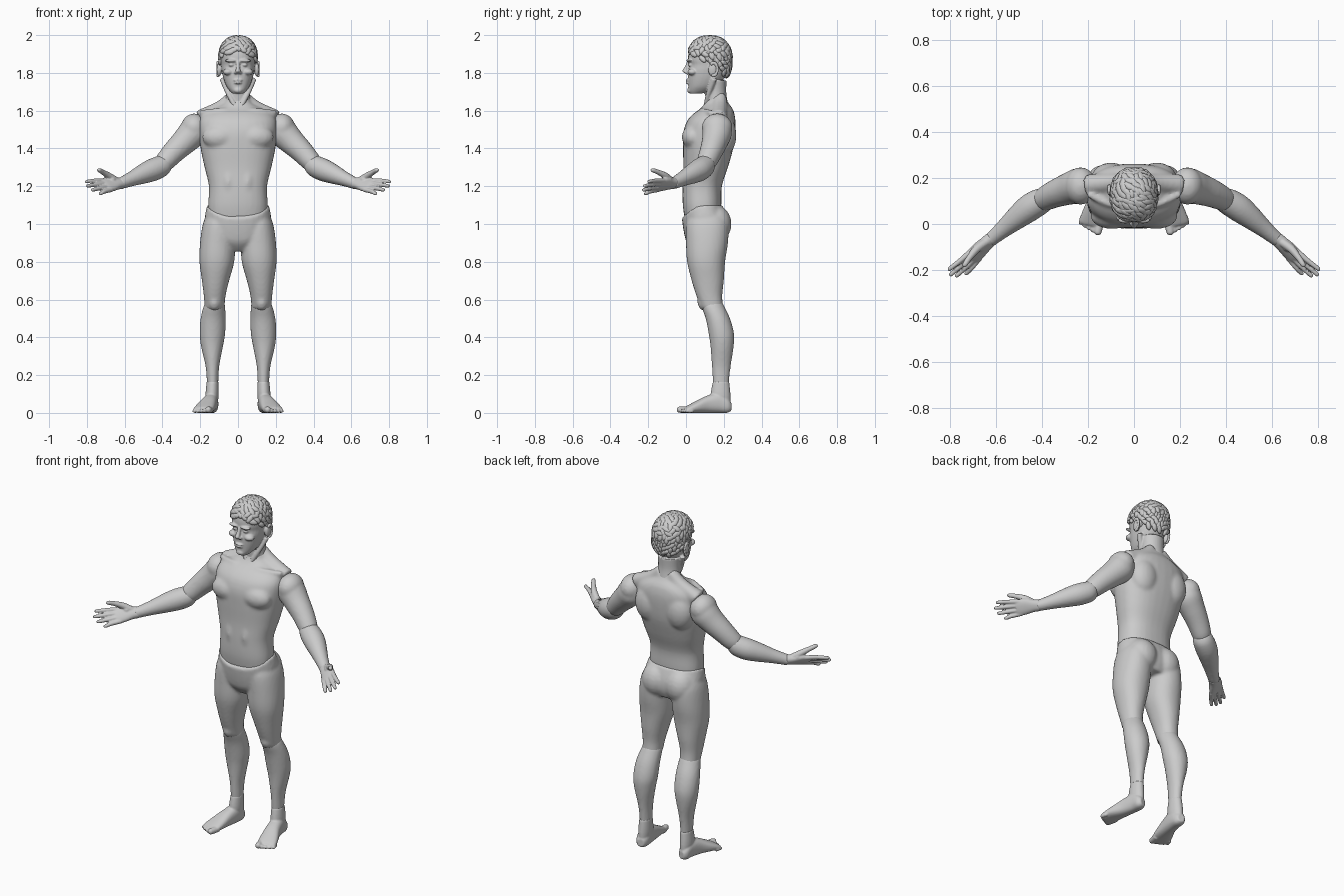
import bpy, bmesh, math, random
from mathutils import Vector, Matrix

random.seed(4)
X, Y, Z = Vector((1, 0, 0)), Vector((0, 1, 0)), Vector((0, 0, 1))


def spline(rows, steps=4):
    """Catmull-Rom through rows of numbers."""
    out = []
    for i in range(len(rows) - 1):
        a, b, c, d = (rows[max(0, min(len(rows) - 1, i + k))] for k in (-1, 0, 1, 2))
        for s in range(steps):
            t = s / steps
            out.append([q + .5 * t * (r - p + t * (2*p - 5*q + 4*r - w + t * (3*(q - r) + w - p)))
                        for p, q, r, w in zip(a, b, c, d)])
    return out + [list(rows[-1])]


def tube(bm, rows, u, v, n=2.0, dip=0.0, seg=32):
    """Loft of superellipses, row = x, y, z, radius along u, radius along v."""
    rings = []
    for x, y, z, ru, rv in spline(rows):
        ring = []
        for k in range(seg):
            a = 2 * math.pi * k / seg
            c, s = math.cos(a), math.sin(a)
            p = Vector((x, y, z)) + u * ru * math.copysign(abs(c) ** (2 / n), c) \
                + v * rv * math.copysign(abs(s) ** (2 / n), s)
            p.z -= dip * max(0, -s) ** 1.5
            ring.append(bm.verts.new(p))
        rings.append(ring)
    for r0, r1 in zip(rings, rings[1:]):
        for k in range(seg):
            j = (k + 1) % seg
            bm.faces.new((r0[k], r0[j], r1[j], r1[k]))
    bm.faces.new(rings[0][::-1])
    bm.faces.new(rings[-1])


def column(bm, rows, **kw):
    """Upright loft, row = z, left, right, front, back edge."""
    tube(bm, [((a + b) / 2, (c + d) / 2, z, (b - a) / 2, (d - c) / 2)
              for z, a, b, c, d in rows], X, Y, **kw)


def central(bm, rows, **kw):
    column(bm, [(z, -w, w, f, b) for z, w, f, b in rows], **kw)


def limb(bm, rows):
    """Round loft along a slanted path, row = x, y, z, radius."""
    d = (Vector(rows[-1][:3]) - Vector(rows[0][:3])).normalized()
    u = d.cross(Z if abs(d.z) < .95 else X).normalized()
    tube(bm, [(*r, r[3]) for r in rows], u, u.cross(d), seg=20)


def ball(bm, c, r):
    bmesh.ops.create_uvsphere(bm, u_segments=20, v_segments=12, radius=1,
                              matrix=Matrix.Translation(c) @ Matrix.Diagonal((*r, 1)))


def finish(name, bm, voxel=None, smooth=4, mirror=True):
    """Make the object; fuse overlapping forms into one soft skin."""
    bmesh.ops.recalc_face_normals(bm, faces=bm.faces)
    for f in bm.faces:
        f.smooth = True
    me = bpy.data.meshes.new(name)
    bm.to_mesh(me)
    bm.free()
    ob = bpy.data.objects.new(name, me)
    bpy.context.collection.objects.link(ob)
    if mirror:
        ob.modifiers.new("mirror", 'MIRROR').use_mirror_merge = False
    if voxel:
        m = ob.modifiers.new("fuse", 'REMESH')
        m.mode, m.voxel_size, m.use_smooth_shade = 'VOXEL', voxel, True
        m = ob.modifiers.new("soften", 'SMOOTH')
        m.factor, m.iterations = .5, smooth


# torso with chest, shoulder blades and neck slopes
bm = bmesh.new()
central(bm, [(1.02, .155, -.005, .18), (1.1, .158, -.017, .187), (1.2, .154, -.018, .19),
             (1.3, .177, -.014, .222), (1.4, .198, -.016, .25), (1.48, .205, -.015, .26),
             (1.54, .205, .003, .262), (1.58, .185, .035, .257), (1.61, .135, .075, .247),
             (1.64, .075, .1, .225), (1.67, .062, .11, .21)], n=2.4)
ball(bm, (.095, .035, 1.46), (.095, .057, .065))
ball(bm, (.1, .2, 1.47), (.085, .067, .11))
ball(bm, (.05, .035, 1.22), (.042, .056, .1))
limb(bm, [(.03, .18, 1.67, .035), (.09, .18, 1.615, .04), (.2, .172, 1.56, .045)])
limb(bm, [(.015, .09, 1.6, .013), (.1, .085, 1.6, .014), (.2, .13, 1.59, .015)])
finish("torso", bm, .01, 4)

# hips and thighs
bm = bmesh.new()
central(bm, [(.92, .1, .05, .2), (.97, .165, .005, .22), (1.03, .176, -.012, .218),
             (1.1, .164, -.022, .193)], n=2.3, dip=.07)
column(bm, [(.55, .072, .176, .082, .197), (.62, .066, .181, .055, .192), (.7, .047, .191, .03, .2),
            (.8, .02, .204, .006, .207), (.9, .014, .201, 0, .222), (1, .012, .186, 0, .225),
            (1.06, .02, .16, .02, .2)], n=2.15)
ball(bm, (.078, .155, 1.0), (.088, .086, .1))
ball(bm, (.125, .1, .59), (.036, .04, .05))
ball(bm, (0, .035, .955), (.052, .042, .075))
finish("hips_and_thighs", bm, .009, 3)

# lower legs
bm = bmesh.new()
column(bm, [(.11, .107, .162, .146, .225), (.17, .104, .165, .142, .228), (.25, .099, .172, .137, .237),
            (.35, .08, .195, .13, .252), (.42, .068, .203, .12, .254), (.5, .066, .198, .104, .233),
            (.57, .069, .18, .08, .2), (.59, .08, .165, .09, .19)])
finish("lower_leg", bm, .009, 2)

# feet turned outward, with toes
bm = bmesh.new()
f = Vector((.24, -.97, 0)).normalized()
u = Vector((.97, .24, 0)).normalized()
tube(bm, [(.135, .238, .032, .02, .022), (.138, .215, .04, .034, .04), (.142, .17, .052, .038, .052),
          (.154, .11, .045, .042, .045), (.172, .05, .03, .051, .03), (.185, .005, .018, .053, .018),
          (.188, -.008, .014, .048, .013)], u, Z, n=2.4)
column(bm, [(.03, .11, .165, .14, .235), (.09, .103, .172, .13, .236), (.165, .104, .166, .142, .229)])
for i in range(5):
    r = .017 if i == 0 else .0125 - .0008 * i
    c = Vector((.187, .008, r)) + u * (-.039 + .0205 * i)
    tip = c + f * (.044 - .002 * i - .0015 * i * i)
    a, m = c - f * .02, c.lerp(tip, .6)
    limb(bm, [(*a, r), (*m, r), (*tip, r * .6)])
    ball(bm, m + f * .006, (r, r, r))
finish("foot", bm, .005, 2)

# upper arms
bm = bmesh.new()
limb(bm, [(.195, .17, 1.53, .06), (.232, .166, 1.49, .079), (.283, .153, 1.437, .07),
          (.34, .133, 1.382, .061), (.385, .112, 1.333, .054), (.408, .1, 1.31, .045)])
ball(bm, (.232, .165, 1.51), (.07, .082, .075))
finish("upper_arm", bm, .009, 4)

# forearms
bm = bmesh.new()
limb(bm, [(.375, .12, 1.33, .042), (.4, .104, 1.31, .056), (.45, .073, 1.287, .06),
          (.5, .035, 1.266, .053), (.56, -.015, 1.24, .04), (.61, -.057, 1.219, .032),
          (.63, -.072, 1.212, .03)])
finish("forearm", bm, .008, 2)

# open hands, palm tilted up
bm = bmesh.new()
W = Vector((.617, -.062, 1.216))
d = Vector((.71, -.69, -.1)).normalized()
lat = (Vector((.47, .5, .72)) - d * Vector((.47, .5, .72)).dot(d)).normalized()
nor = lat.cross(d)
if nor.z < 0:
    nor = -nor


def at(t, l, n=0.0):
    return W + d * t + lat * l + nor * n


tube(bm, [(*at(0, 0), .032, .027), (*at(.03, .002), .034, .025), (*at(.075, .003), .044, .02),
          (*at(.11, 0), .045, .016), (*at(.128, 0), .038, .012)], lat, nor, n=2.3)
for base, end, length in ((-.034, -.048, .2), (-.0115, -.016, .233), (.0115, .015, .246), (.034, .045, .232)):
    limb(bm, [(*at(.1, base), .0125), (*at(.16, (base + end) / 2, .002), .0115),
              (*at(length - .012, end, -.002), .0095), (*at(length, end, -.002), .005)])
limb(bm, [(*at(.025, .012, .004), .02), (*at(.075, .042, .022), .018), (*at(.12, .056, .042), .0135),
          (*at(.155, .062, .058), .0115), (*at(.167, .064, .062), .006)])
ball(bm, at(.06, .025, .008), (.024, .024, .02))
finish("hand", bm, .004, 2)

# head, neck and face
bm = bmesh.new()
central(bm, [(1.6, .078, .105, .232), (1.65, .067, .104, .22), (1.7, .063, .1, .213),
             (1.76, .066, .095, .215)])
central(bm, [(1.69, .028, .022, .08), (1.705, .044, .013, .13), (1.73, .062, .012, .165),
             (1.77, .077, .01, .2), (1.81, .086, .01, .222), (1.842, .09, .017, .23),
             (1.87, .093, .011, .236), (1.91, .094, .014, .236), (1.95, .082, .028, .22),
             (1.98, .05, .065, .18)], n=2.2)
limb(bm, [(0, .016, 1.862, .009), (0, .004, 1.83, .011), (0, -.006, 1.808, .014), (0, .004, 1.796, .012)])
ball(bm, (.013, .006, 1.802), (.009, .012, .008))         # nostril
ball(bm, (.037, .017, 1.865), (.033, .015, .009))         # brow
ball(bm, (.035, .024, 1.842), (.015, .013, .009))         # eye
ball(bm, (.052, .034, 1.805), (.028, .026, .018))         # cheekbone
ball(bm, (0, .01, 1.761), (.024, .012, .0055))            # upper lip
ball(bm, (0, .01, 1.747), (.02, .012, .006))              # lower lip
ball(bm, (0, .022, 1.708), (.024, .016, .016))            # chin
limb(bm, [(.085, .15, 1.77, .014), (.05, .12, 1.69, .014), (.012, .103, 1.615, .012)])
ball(bm, (.1, .142, 1.818), (.013, .025, .038))           # ear
finish("head", bm, .0045, 2)

# ear rims
bm = bmesh.new()
for k in range(9):
    a = math.radians(-100 + 28 * k)
    ball(bm, (.108, .146 + .02 * math.cos(a), 1.82 + .034 * math.sin(a)), (.008, .009, .01))
finish("ear_rim", bm, .004, 3)

# hair made of overlapping swept locks
bm = bmesh.new()
N = 300
for i in range(N):
    z = 1 - (2 * i + 1) / N
    a = i * math.pi * (3 - math.sqrt(5))
    q = Vector((math.cos(a) * math.sqrt(1 - z * z), math.sin(a) * math.sqrt(1 - z * z), z))
    if z < -.13 - .58 * q.y or (abs(q.x) > .8 and q.y < -.35 and z < .3):
        continue
    grow = sum(abs(t) ** 2.4 for t in q) ** (-1 / 2.4)
    pos = Vector((0, .125, 1.862)) + Vector((q.x * .095, q.y * .112, q.z * .126)) * grow
    sweep = Vector((.5, -.5, .1)) if z > .4 else Vector((.1, .5, -.8))
    t = (sweep + Vector([random.uniform(-.5, .5) for _ in range(3)]))
    t = (t - q * t.dot(q)).normalized()
    b = q.cross(t)
    size = 1.0 if z > .2 else .8
    rot = Matrix((t, b, q)).transposed().to_4x4()
    bmesh.ops.create_icosphere(bm, subdivisions=2, radius=1, matrix=Matrix.Translation(pos) @ rot
                               @ Matrix.Diagonal((.031 * size, .017 * size, .012 * size, 1)))
finish("hair", bm, mirror=False)
